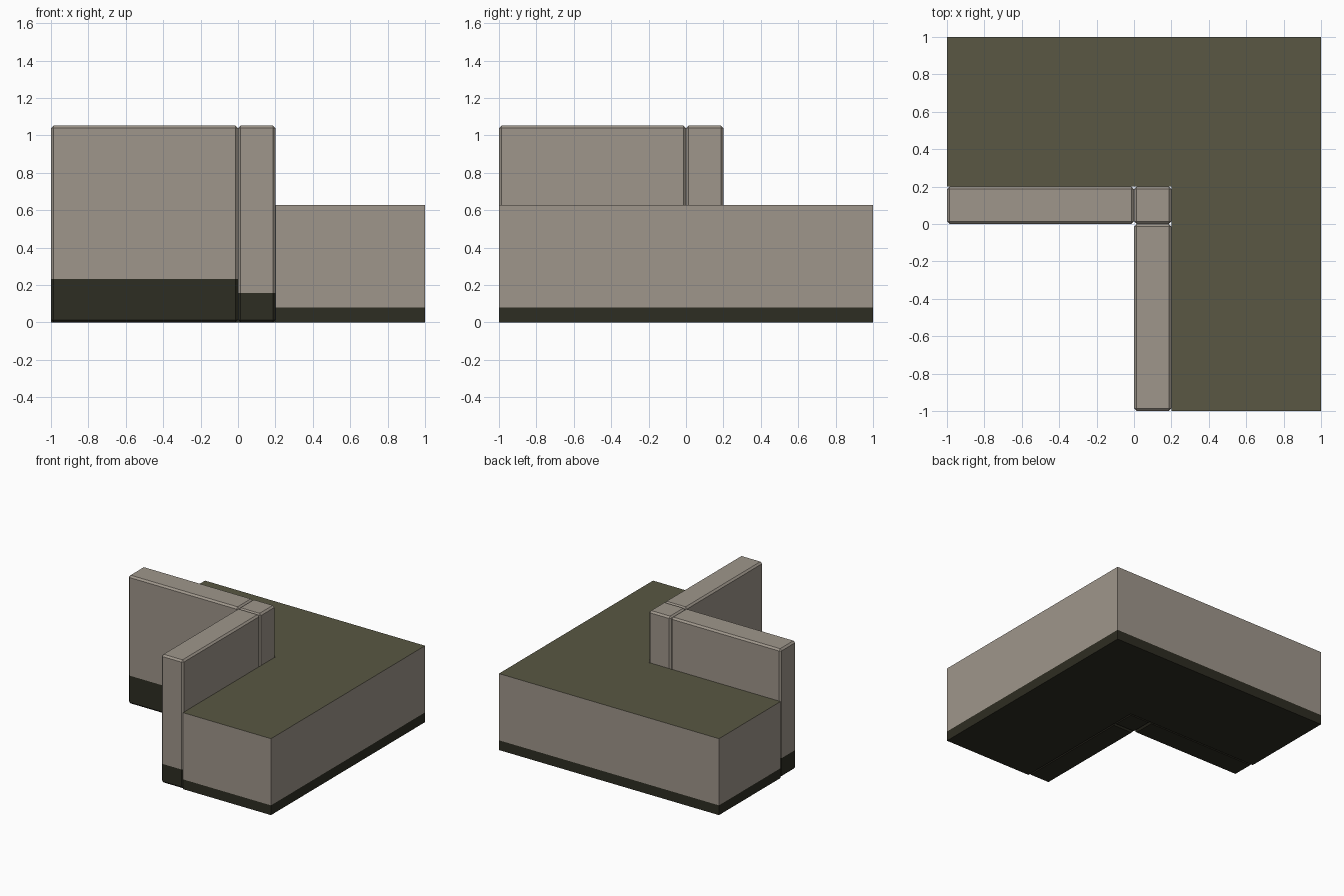
import bpy, bmesh
from mathutils import Vector

if "Cube" in bpy.data.objects:
    bpy.data.objects.remove(bpy.data.objects["Cube"])


def material(name, colour):
    m = bpy.data.materials.new(name)
    m.diffuse_color = (*colour, 1)
    m.use_nodes = True
    m.node_tree.nodes["Principled BSDF"].inputs["Base Color"].default_value = m.diffuse_color
    return m


MATS = [material("warm_stone", (0.345, 0.305, 0.258)),
        material("dark_base", (0.027, 0.026, 0.016)),
        material("olive_ground", (0.100, 0.097, 0.056))]
WALL_TOP, GROUND_TOP, BEVEL = 1.053, 0.628, 0.014


def finish(name, bm, band, top_index=0):
    """Cut horizontal bands and colour faces below the band height dark."""
    for z in (0.08, 0.157, 0.233):
        bmesh.ops.bisect_plane(bm, geom=bm.verts[:] + bm.edges[:] + bm.faces[:],
                               plane_co=(0, 0, z), plane_no=(0, 0, 1))
    bmesh.ops.recalc_face_normals(bm, faces=bm.faces[:])
    for f in bm.faces:
        if f.calc_center_median().z < band(f.normal):
            f.material_index = 1
        elif f.normal.z > 0.9:
            f.material_index = top_index
    mesh = bpy.data.meshes.new(name)
    bm.to_mesh(mesh)
    bm.free()
    for m in MATS:
        mesh.materials.append(m)
    bpy.context.collection.objects.link(bpy.data.objects.new(name, mesh))


def wall(name, x0, x1, y0, y1, front, left):
    """Chamfered upright slab with its own dark band height per side."""
    bm = bmesh.new()
    bmesh.ops.create_cube(bm, size=1)
    for v in bm.verts:
        v.co = Vector(((x0 + x1) / 2 + v.co.x * (x1 - x0),
                       (y0 + y1) / 2 + v.co.y * (y1 - y0),
                       (v.co.z + 0.5) * WALL_TOP))
    bmesh.ops.bevel(bm, geom=bm.edges[:], offset=BEVEL, segments=1,
                    affect='EDGES')

    def band(n):
        return front if n.y < -0.3 else left if n.x < -0.3 else 0.08
    finish(name, bm, band)


# Two cliff walls meeting at a square corner post
wall("left_wall", -1, 0, 0, 0.2, 0.233, 0.157)
wall("front_wall", 0, 0.2, -1, 0, 0.157, 0.233)
wall("corner_post", 0, 0.2, 0, 0.2, 0.157, 0.157)

# L-shaped raised ground behind the walls
bm = bmesh.new()
outline = [(0.2, -1), (1, -1), (1, 1), (-1, 1), (-1, 0.2), (0.2, 0.2)]
base = bm.faces.new([bm.verts.new((x, y, 0)) for x, y in outline])
extruded = bmesh.ops.extrude_face_region(bm, geom=[base], use_keep_orig=True)
bmesh.ops.translate(bm, vec=(0, 0, GROUND_TOP),
                    verts=[g for g in extruded["geom"]
                           if isinstance(g, bmesh.types.BMVert)])
finish("raised_ground", bm, lambda n: 0.08, top_index=2)
